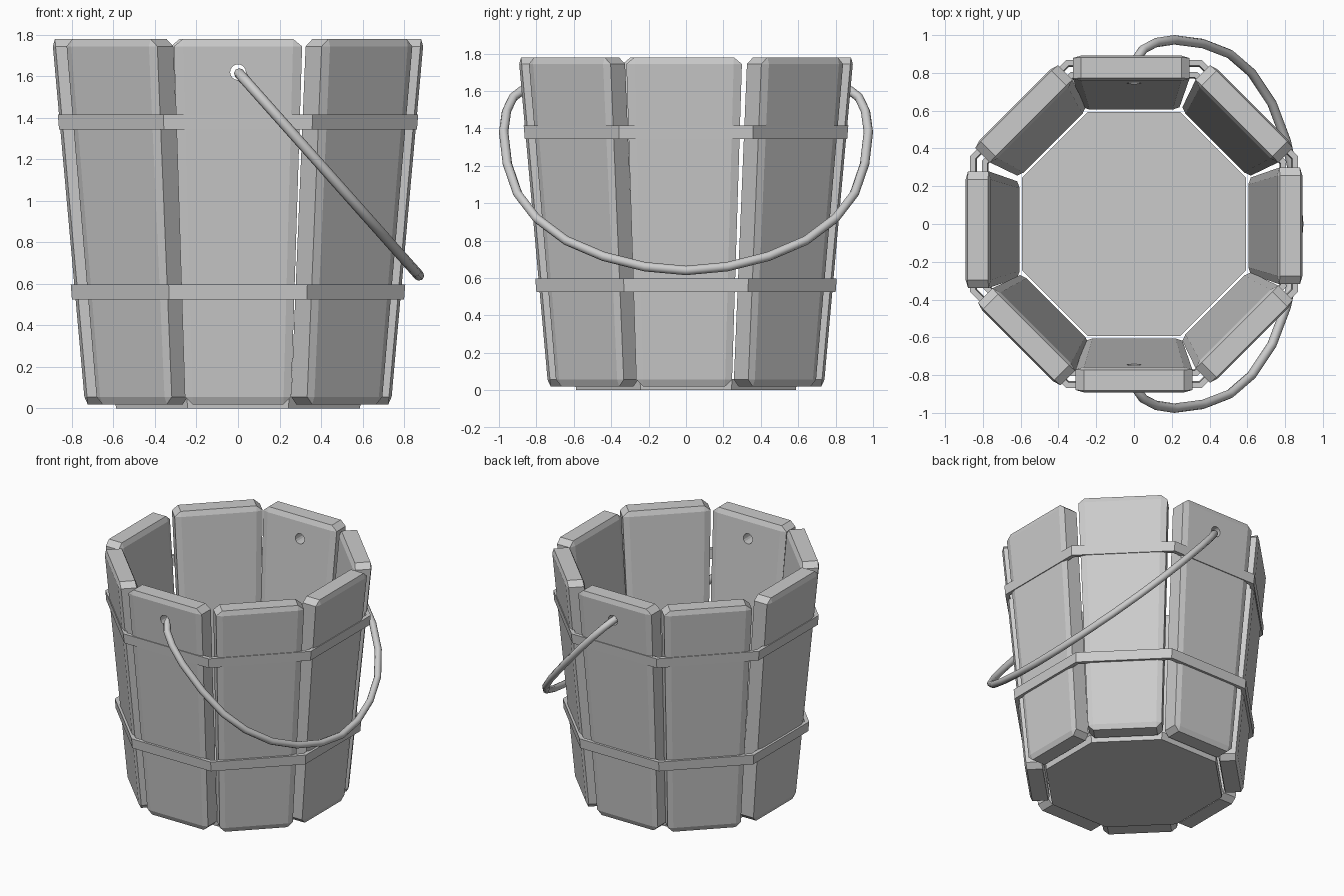
import bpy, bmesh
from math import cos, sin, tan, pi

if "Cube" in bpy.data.objects:
    bpy.data.objects.remove(bpy.data.objects["Cube"])

BOT, TOP = 0.02, 1.78          # stave height range
R_BOT, R_TOP = 0.602, 0.76     # inner face distance from the axis
THICK = 0.135
CHAMFER = (0.013, 0.04, 0.036) # thickness, width, height


def add_mesh(name, bm):
    bmesh.ops.recalc_face_normals(bm, faces=bm.faces)
    me = bpy.data.meshes.new(name)
    bm.to_mesh(me)
    bm.free()
    ob = bpy.data.objects.new(name, me)
    bpy.context.collection.objects.link(ob)
    return ob


# Stave: chamfered board, narrowing and leaning inwards towards the bottom
def stave(name, angle, slide):
    bm = bmesh.new()
    bmesh.ops.create_cube(bm, size=1)
    dims = (THICK, 1.0, TOP - BOT)
    bevel = (CHAMFER[0], CHAMFER[1] / 0.56, CHAMFER[2])
    for v in bm.verts:
        for i in range(3):
            v.co[i] *= dims[i] / bevel[i]
    bmesh.ops.bevel(bm, geom=bm.edges[:], offset=1, segments=1,
                    affect='EDGES', clamp_overlap=False)
    for v in bm.verts:
        x, y, z = (v.co[i] * bevel[i] for i in range(3))
        t = z / dims[2] + 0.5
        r = x + THICK / 2 + R_BOT + (R_TOP - R_BOT) * t
        w = y * (0.51 + 0.11 * t) + slide
        v.co = (r * cos(angle) - w * sin(angle),
                r * sin(angle) + w * cos(angle), BOT + t * dims[2])
    return add_mesh(name, bm)


# Octagonal rings with flats facing the axes, given as (apothem, z) pairs
def octagon_loft(name, profile, closed):
    bm = bmesh.new()
    rings = []
    for apothem, z in profile:
        r = apothem / cos(pi / 8)
        rings.append([bm.verts.new((r * cos((k + 0.5) * pi / 4),
                                    r * sin((k + 0.5) * pi / 4), z))
                      for k in range(8)])
    pairs = list(zip(rings, rings[1:] + rings[:1]))
    if not closed:
        pairs.pop()
        bm.faces.new(rings[0])
        bm.faces.new(rings[-1])
    for a, b in pairs:
        for k in range(8):
            n = (k + 1) % 8
            bm.faces.new((a[k], a[n], b[n], b[k]))
    return add_mesh(name, bm)


# Hole cutter through the front and back staves
bm = bmesh.new()
bmesh.ops.create_cone(bm, cap_ends=True, segments=16, radius1=0.038,
                      radius2=0.038, depth=2.4)
cutter = add_mesh("hole_cutter", bm)
cutter.rotation_euler.x = pi / 2
cutter.location.z = 1.62
cutter.hide_render = True
cutter.hide_viewport = True

# Ring of eight staves, slightly uneven
for k, slide in enumerate((-0.01, 0, 0.015, 0, 0.03, 0.02, 0, 0)):
    ob = stave(f"stave_{k + 1}", k * pi / 4, slide)
    if k in (2, 6):
        mod = ob.modifiers.new("handle_hole", 'BOOLEAN')
        mod.object = cutter
        mod.operation = 'DIFFERENCE'
        mod.solver = 'EXACT'

# Floor and two hoops
octagon_loft("floor", [(0.588, 0), (0.593, 0.06)], False)
for name, r, z in (("lower_hoop", 0.800, 0.525), ("upper_hoop", 0.862, 1.343)):
    octagon_loft(name, [(r - 0.03, z), (r, z), (r + 0.006, z + 0.073),
                        (r - 0.024, z + 0.073)], True)

# Wire handle hanging to the right, mirrored from front to back
half = [(0.83, 1.615), (0.88, 1.60), (0.925, 1.565), (0.96, 1.49), (0.975, 1.38),
        (0.955, 1.21), (0.90, 1.05), (0.80, 0.92), (0.64, 0.80),
        (0.44, 0.715), (0.22, 0.66)]
path = half + [(0, 0.64)] + [(-y, z) for y, z in reversed(half)]
cu = bpy.data.curves.new("handle", 'CURVE')
cu.dimensions = '3D'
cu.bevel_depth = 0.025
cu.bevel_resolution = 2
cu.use_fill_caps = True
sp = cu.splines.new('POLY')
sp.points.add(len(path) - 1)
for p, (y, z) in zip(sp.points, path):
    p.co = ((1.62 - z) * 0.89, y, z, 1)
sp.use_smooth = True
bpy.context.collection.objects.link(bpy.data.objects.new("handle", cu))
